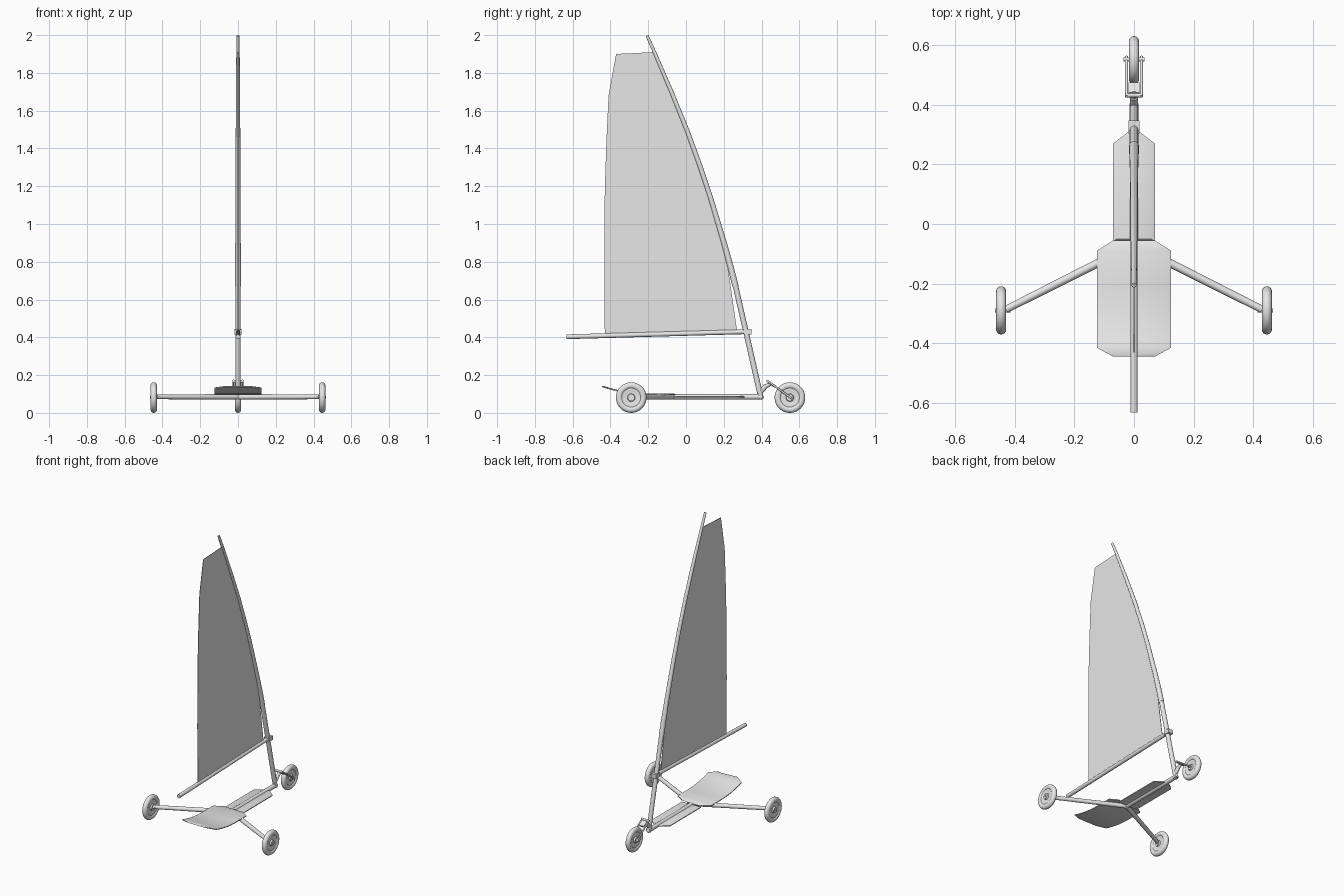
import bpy, bmesh, math
from mathutils import Vector

if "Cube" in bpy.data.objects:
    bpy.data.objects.remove(bpy.data.objects["Cube"])

grey = bpy.data.materials.new("plain grey")
grey.diffuse_color = (0.8, 0.8, 0.8, 1)
grey.use_nodes = True
grey.node_tree.nodes["Principled BSDF"].inputs["Base Color"].default_value = grey.diffuse_color


def finish(name, bm, angle=35):
    bmesh.ops.recalc_face_normals(bm, faces=bm.faces)
    me = bpy.data.meshes.new(name)
    bm.to_mesh(me)
    bm.free()
    me.materials.append(grey)
    ob = bpy.data.objects.new(name, me)
    bpy.context.collection.objects.link(ob)
    bpy.ops.object.select_all(action='DESELECT')
    ob.select_set(True)
    bpy.context.view_layer.objects.active = ob
    bpy.ops.object.shade_smooth_by_angle(angle=math.radians(angle))
    return ob


def loft(name, rings, angle=35):
    """Skin a list of closed rings and cap both ends."""
    bm = bmesh.new()
    vs = [[bm.verts.new(p) for p in r] for r in rings]
    n = len(vs[0])
    for a, b in zip(vs, vs[1:]):
        for i in range(n):
            j = (i + 1) % n
            bm.faces.new((a[i], a[j], b[j], b[i]))
    bm.faces.new(vs[0])
    bm.faces.new(vs[-1])
    return finish(name, bm, angle)


def tube(name, pts, radii, sides=16):
    pts = [Vector(p) for p in pts]
    if not isinstance(radii, (list, tuple)):
        radii = [radii] * len(pts)
    rings = []
    for i, p in enumerate(pts):
        d = (pts[min(i + 1, len(pts) - 1)] - pts[max(i - 1, 0)]).normalized()
        u = d.cross(Vector((0, 0, 1)) if abs(d.z) < 0.7 else Vector((1, 0, 0))).normalized()
        v = d.cross(u)
        rings.append([p + radii[i] * (u * math.cos(t) + v * math.sin(t))
                      for t in [2 * math.pi * k / sides for k in range(sides)]])
    return loft(name, rings)


def box(name, c, size, tilt=0):
    bm = bmesh.new()
    bmesh.ops.create_cube(bm, size=1)
    bmesh.ops.scale(bm, vec=size, verts=bm.verts)
    ob = finish(name, bm)
    ob.location = c
    ob.rotation_euler.x = tilt


def wheel(name, c):
    """Lathe around the x axis: hub, dished rim and round tyre."""
    prof = [(-0.017, 0.007), (-0.017, 0.018), (-0.008, 0.021), (-0.007, 0.032), (-0.012, 0.044)]
    for k in range(13):
        a = math.radians(-140 + 280 * k / 12)
        prof.append((0.017 * math.sin(a), 0.0635 + 0.0175 * math.cos(a)))
    prof += [(-x, r) for x, r in reversed(prof[:5])]
    rings = [[(c[0] + x, c[1] + r * math.cos(t), c[2] + r * math.sin(t))
              for t in [2 * math.pi * k / 40 for k in range(40)]] for x, r in prof]
    loft(name, rings, 40)


def plate(name, rows, height, thick, rim=0.01):
    """Board with a bevelled rim; rows are (y, half width) from front to rear."""
    rings = []
    last = len(rows) - 1
    for i, (y, w) in enumerate(rows):
        z, yt = height(y), y + (rim if i == last else -rim if i == 0 else 0)
        t = w - rim
        rings.append([(-w, y, z), (w, y, z), (w, y, z + thick * 0.6),
                      (t, yt, height(yt) + thick), (-t, yt, height(yt) + thick), (-w, y, z + thick * 0.6)])
    loft(name, rings, 30)


# Wheels
R = 0.081
wheel("front_wheel", (0, 0.55, R))
for s, side in ((-1, "left"), (1, "right")):
    wheel("rear_wheel_" + side, (s * 0.446, -0.29, R))
    # Rear axle arm and wheel spindle
    tube("axle_arm_" + side, [(0, -0.07, 0.085), (s * 0.43, -0.287, 0.085)], [0.0145, 0.0125])
    tube("spindle_" + side, [(s * 0.415, -0.29, 0.083), (s * 0.467, -0.29, 0.083)], 0.007)

# Spine from the axle junction to the mast foot
tube("spine", [(0, -0.085, 0.085), (0, 0.405, 0.085)], 0.0145)

# Footplate with pointed nose
plate("footplate", [(0.31, 0.018), (0.27, 0.07), (-0.06, 0.07)], lambda y: 0.081, 0.009)


# Seat board curving up towards the rear
def seat_z(y):
    return 0.094 + 0.043 * (max(0, -0.2 - y) / 0.245) ** 2


plate("seat", [(-0.055, 0.07), (-0.09, 0.125), (-0.2, 0.125), (-0.25, 0.125), (-0.3, 0.125),
               (-0.35, 0.125), (-0.385, 0.125), (-0.415, 0.125), (-0.445, 0.07)], seat_z, 0.009)

# Mast: straight lower part, bent tapering upper part
tube("lower_mast", [(0, 0.398, 0.075), (0, 0.258, 0.69)], 0.0145)
upper = [(0.262, 0.67), (0.237, 0.77), (0.2, 0.905), (0.13, 1.14), (0.077, 1.3),
         (0.008, 1.49), (-0.077, 1.7), (-0.167, 1.91), (-0.206, 1.997)]
tube("upper_mast", [(0, y, z) for y, z in upper],
     [0.0165, 0.016, 0.0145, 0.013, 0.0125, 0.012, 0.011, 0.009, 0.008])

# Boom and its clamp on the mast
tube("boom", [(0, -0.633, 0.403), (0, 0.335, 0.43)], [0.0125, 0.0125])
box("boom_clamp", (0, 0.326, 0.429), (0.036, 0.042, 0.028), 0.03)

# Sail: thin sheet between boom and upper mast
outline = [(-0.43, 0.415), (-0.432, 0.8), (-0.43, 1.18), (-0.422, 1.42), (-0.41, 1.68), (-0.37, 1.9)]
outline += [(y, z) for y, z in reversed(upper[2:8])] + [(0.235, 0.68), (0.27, 0.435)]
loft("sail", [[(x, y, z) for y, z in outline] for x in (-0.0015, 0.0015)])

# Steering head, fork crown and fork
tube("steering_head", [(0, 0.385, 0.1), (0, 0.425, 0.145)], 0.013)
tube("steering_post", [(0, 0.41, 0.13), (0, 0.45, 0.158)], 0.011)
box("fork_crown", (0, 0.455, 0.15), (0.036, 0.04, 0.014), -0.55)
tube("fork_bar", [(-0.029, 0.432, 0.168), (0.029, 0.432, 0.168)], 0.007, 12)
for s, side in ((-1, "left"), (1, "right")):
    tube("fork_arm_" + side, [(s * 0.025, 0.428, 0.172), (s * 0.025, 0.562, 0.075)], 0.005, 12)
tube("front_spindle", [(-0.036, 0.552, 0.082), (0.036, 0.552, 0.082)], 0.007, 12)
